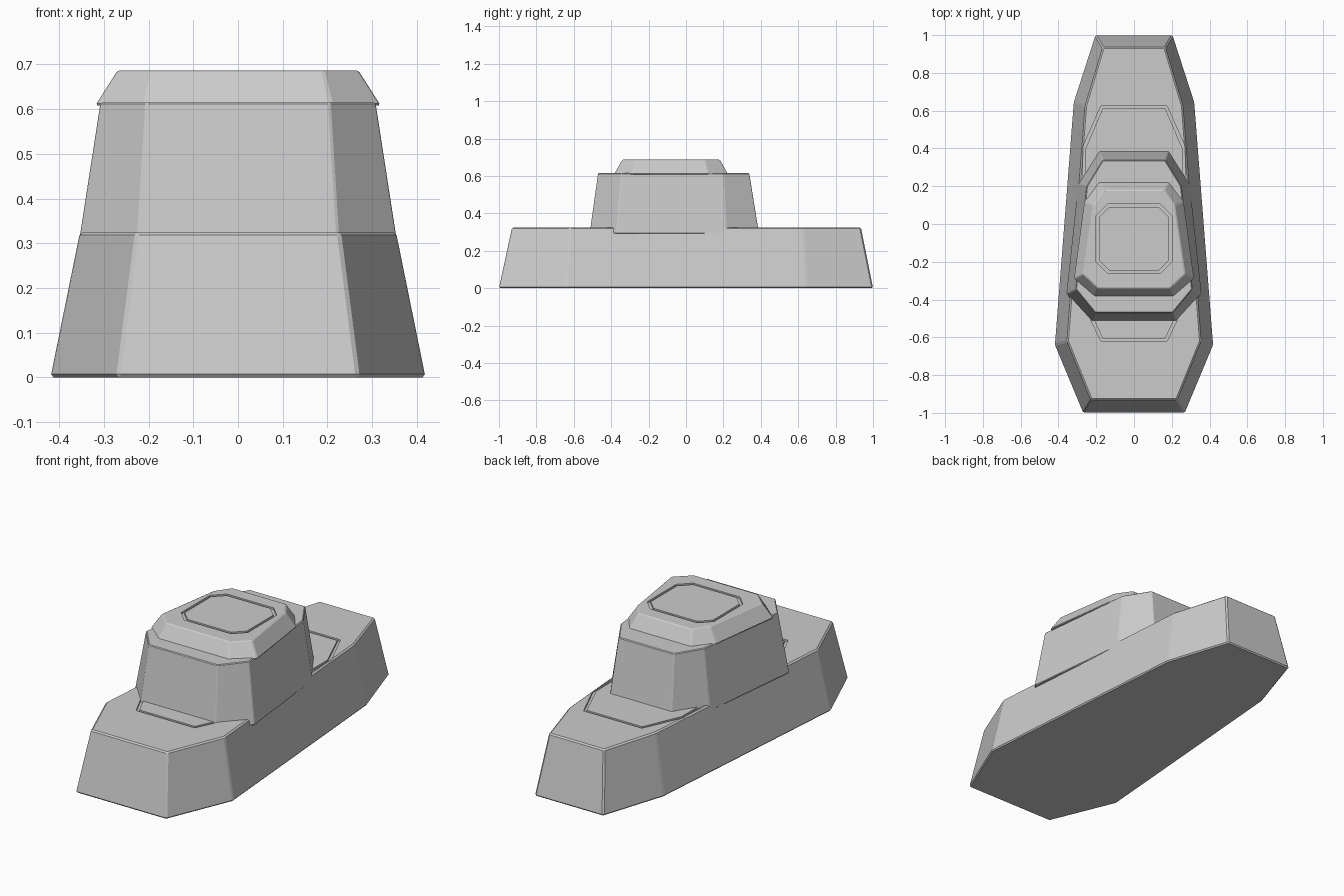
import bpy, bmesh

if "Cube" in bpy.data.objects:
    bpy.data.objects.remove(bpy.data.objects["Cube"])


def outline(half):
    """Mirror the right-hand points (front to back) into a closed loop."""
    return half + [(-x, y) for x, y in reversed(half)]


def make_object(name, bm):
    bmesh.ops.recalc_face_normals(bm, faces=bm.faces)
    mesh = bpy.data.meshes.new(name)
    bm.to_mesh(mesh)
    bm.free()
    ob = bpy.data.objects.new(name, mesh)
    bpy.context.collection.objects.link(ob)
    return ob


def tapered_block(name, low, high, z0, z1, bevel):
    bm = bmesh.new()
    a = [bm.verts.new((x, y, z0)) for x, y in outline(low)]
    b = [bm.verts.new((x, y, z1)) for x, y in outline(high)]
    n = len(a)
    bm.faces.new(a)
    bm.faces.new(b)
    for i in range(n):
        j = (i + 1) % n
        bm.faces.new((a[i], a[j], b[j], b[i]))
    bmesh.ops.bevel(bm, geom=bm.edges[:], offset=bevel, segments=1,
                    affect='EDGES', profile=0.5)
    return make_object(name, bm)


def cut_groove(target, half, z, width=0.014, depth=0.01):
    """Cut a closed panel line into the top of a block."""
    pts = outline(half)
    cx = max(x for x, y in pts)
    ys = [y for x, y in pts]
    cy, hy = (max(ys) + min(ys)) / 2, (max(ys) - min(ys)) / 2
    inner = [(x * (1 - width / cx), cy + (y - cy) * (1 - width / hy))
             for x, y in pts]
    bm = bmesh.new()
    rings = [[bm.verts.new((x, y, h)) for x, y in loop]
             for loop, h in ((pts, z - depth), (pts, z + 0.02),
                             (inner, z + 0.02), (inner, z - depth))]
    n = len(pts)
    for k in range(4):
        r, s = rings[k], rings[(k + 1) % 4]
        for i in range(n):
            j = (i + 1) % n
            bm.faces.new((r[i], r[j], s[j], s[i]))
    cutter = make_object(target.name + "_groove_cutter", bm)
    cutter.hide_render = True
    mod = target.modifiers.new("groove", 'BOOLEAN')
    mod.operation = 'DIFFERENCE'
    mod.solver = 'EXACT'
    mod.object = cutter
    bpy.context.view_layer.update()
    # bake the cut, then drop the helper
    deps = bpy.context.evaluated_depsgraph_get()
    mesh = bpy.data.meshes.new_from_object(target.evaluated_get(deps))
    target.modifiers.clear()
    target.data = mesh
    bpy.data.objects.remove(cutter, do_unlink=True)


# Long lower hull
hull = tapered_block(
    "lower_hull",
    [(0.27, -1.0), (0.42, -0.64), (0.32, 0.645), (0.205, 1.0)],
    [(0.228, -0.93), (0.354, -0.62), (0.258, 0.625), (0.165, 0.935)],
    0.0, 0.325, 0.007)
cut_groove(hull, [(0.175, -0.62), (0.275, -0.41), (0.27, 0.41), (0.175, 0.625)], 0.325)

# Middle tier, its sides slightly overhanging the hull
tapered_block(
    "middle_tier",
    [(0.225, -0.515), (0.358, -0.37), (0.295, 0.215), (0.185, 0.39)],
    [(0.205, -0.47), (0.308, -0.345), (0.25, 0.2), (0.165, 0.338)],
    0.292, 0.615, 0.004)

# Cap with sloped sides
cap = tapered_block(
    "top_cap",
    [(0.21, -0.385), (0.32, -0.29), (0.265, 0.12), (0.185, 0.225)],
    [(0.19, -0.34), (0.27, -0.265), (0.215, 0.1), (0.16, 0.18)],
    0.608, 0.687, 0.005)
cut_groove(cap, [(0.14, -0.26), (0.2, -0.2), (0.2, 0.045), (0.14, 0.105)], 0.687)
